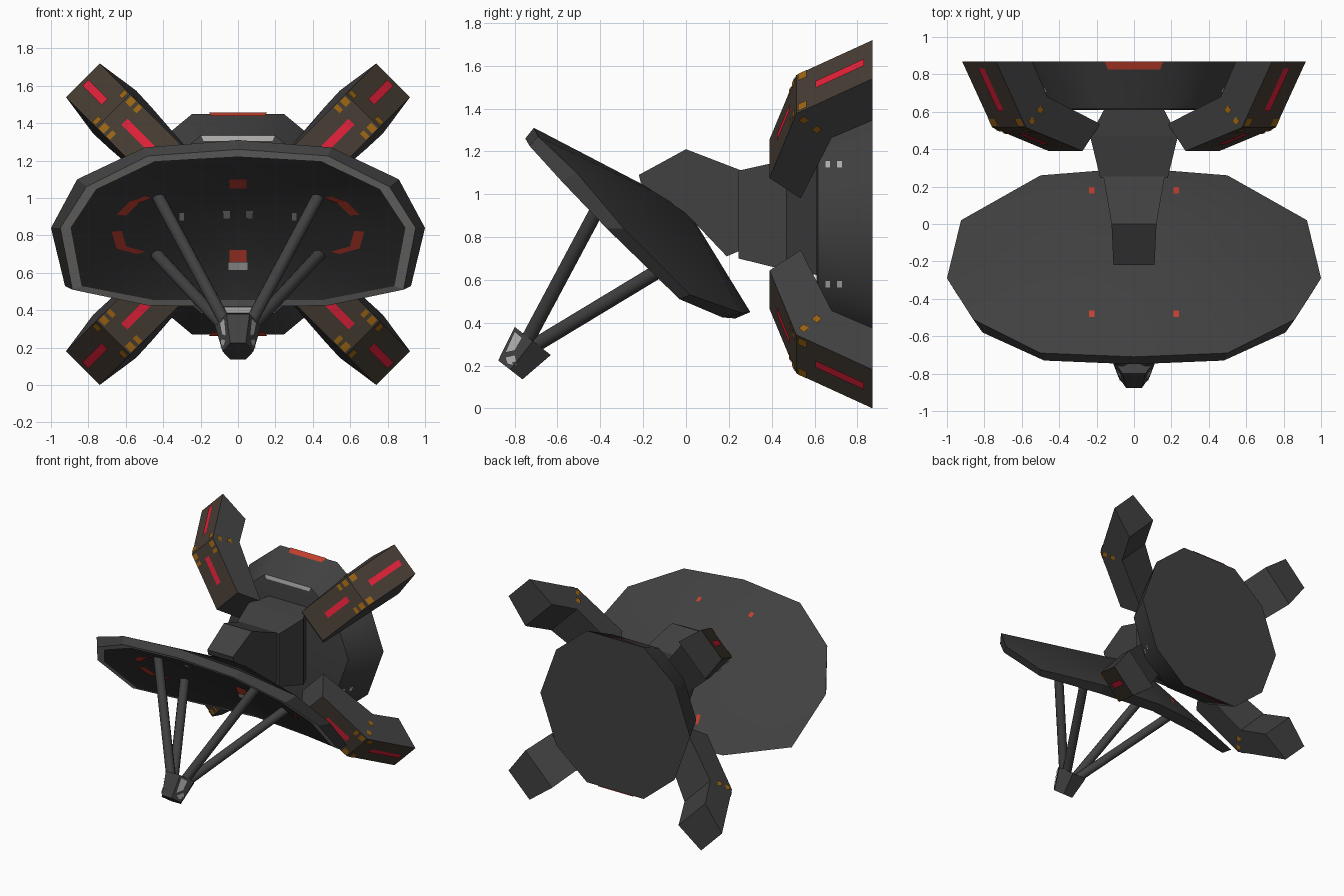
import bpy, bmesh, math
from mathutils import Vector
from mathutils.bvhtree import BVHTree

if "Cube" in bpy.data.objects:
    bpy.data.objects.remove(bpy.data.objects["Cube"])

S = math.sqrt(0.5)
CZ = 0.86  # height of the body axis


def mat(name, r, g, b):
    m = bpy.data.materials.new(name)
    m.diffuse_color = (r, g, b, 1)
    m.use_nodes = True
    m.node_tree.nodes["Principled BSDF"].inputs["Base Color"].default_value = m.diffuse_color
    return m


DARK = mat("dark grey metal", 0.052, 0.052, 0.052)
INNER = mat("dish inner dark", 0.046, 0.046, 0.046)
BROWN = mat("warm brown metal", 0.062, 0.046, 0.033)
LIGHT = mat("light grey trim", 0.45, 0.44, 0.43)
GLOW = mat("bright red strip", 0.75, 0.015, 0.04)
RED = mat("dull red paint", 0.55, 0.05, 0.028)
ORANGE = mat("orange marks", 0.33, 0.13, 0.006)


def make(name, verts, faces, mats, idx=None, smooth=None, solid=True):
    me = bpy.data.meshes.new(name)
    me.from_pydata([tuple(v) for v in verts], [], faces)
    for m in mats:
        me.materials.append(m)
    if idx:
        for p in me.polygons:
            p.material_index = idx(p)
    if solid:
        bm = bmesh.new()
        bm.from_mesh(me)
        bmesh.ops.recalc_face_normals(bm, faces=bm.faces)
        bm.to_mesh(me)
        bm.free()
    ob = bpy.data.objects.new(name, me)
    bpy.context.collection.objects.link(ob)
    if smooth:
        bpy.ops.object.select_all(action='DESELECT')
        ob.select_set(True)
        bpy.context.view_layer.objects.active = ob
        bpy.ops.object.shade_smooth_by_angle(angle=math.radians(smooth))
    return ob


def loft(name, rings, mats, idx=None, smooth=None):
    """Skin rings of equal count; single-point ends become fans."""
    verts, faces, starts = [], [], []
    for r in rings:
        starts.append(len(verts))
        verts += r
    for k in range(len(rings) - 1):
        a, b, na, nb = starts[k], starts[k + 1], len(rings[k]), len(rings[k + 1])
        n = max(na, nb)
        for i in range(n):
            j = (i + 1) % n
            if na == 1:
                faces.append((a, b + i, b + j))
            elif nb == 1:
                faces.append((a + i, a + j, b))
            else:
                faces.append((a + i, a + j, b + j, b + i))
    for s, r in ((starts[0], rings[0]), (starts[-1], rings[-1])):
        if len(r) > 2:
            faces.append(tuple(range(s, s + len(r))))
    return make(name, verts, faces, mats, idx, smooth)


def mirrored(half):
    """Close a half outline (top centre to bottom centre) across x."""
    return [Vector(p) for p in half] + [Vector((-x, y, z)) for x, y, z in half[-2:0:-1]]


# Dish: twelve-sided rim, convex back, concave front
back = mirrored([(0, -.71, 1.31), (.5, -.69, 1.27), (.86, -.51, 1.10), (1, -.29, .84),
                 (.925, .02, .53), (.5, .26, .445), (0, .30, .45)])
front = mirrored([(0, -.75, 1.26), (.48, -.73, 1.225), (.81, -.58, 1.06), (.95, -.37, .84),
                  (.885, -.03, .51), (.48, .17, .425), (0, .23, .42)])
apex, bowl = Vector((0, 0, .94)), Vector((0, -.04, .88))
trim = [p + (Vector((0, -.33, .86)) - p).normalized() * .055 for p in front]
N = len(back)
dish = loft("dish", [[apex], back, front, trim, [bowl]], [DARK, LIGHT, INNER],
            lambda p: (0, 0, 1, 2)[min(p.index // N, 3)], 35)
for p in dish.data.polygons:  # crisp rim
    if p.index // N in (1, 2):
        p.use_smooth = False

# Feed head: six-sided frustum on the dish axis
axis = Vector((0, -.105, -.135)).normalized()
side = Vector((1, 0, 0))
up = axis.cross(side)


def hexring(c, r, n=6, u=side, v=up):
    return [Vector(c) + u * (r * math.cos(2 * math.pi * i / n)) + v * (r * math.sin(2 * math.pi * i / n))
            for i in range(n)]


head = loft("feed_head", [hexring((0, -.715, .315), .123), hexring((0, -.82, .18), .083)], [DARK])

# Four struts from the dish to the feed head
for sx in (-1, 1):
    for name, a, b in (("upper_strut", (.44, -.36, 1.03), (.05, -.75, .30)),
                       ("lower_strut", (.455, .0, .72), (.05, -.72, .285))):
        a, b = Vector((a[0] * sx, *a[1:])), Vector((b[0] * sx, *b[1:]))
        d = (b - a).normalized()
        u = d.cross(Vector((0, 0, 1))).normalized()
        v = d.cross(u)
        loft(name, [hexring(a, .034, 10, u, v), hexring(b, .034, 10, u, v)], [DARK], None, 40)

# Bracket behind the dish: side profile with tapering width
prof = [(-.22, 1.09, .11), (0, 1.21, .12), (.26, 1.11, .165), (.26, .74, .165),
        (.19, .71, .15), (0, .91, .12), (-.21, 1.05, .11)]
loft("dish_bracket", [[(s * w, y, z) for y, z, w in prof] for s in (-1, 1)], [DARK])

# Hub between bracket and body
loft("hub", [[(sx * h, y, z) for sx, z in ((-1, lo), (1, lo), (1, hi), (-1, hi))]
             for y, h, lo, hi in ((.245, .18, .70, 1.11), (.47, .235, .645, 1.16), (.63, .15, .62, 1.18))],
     [DARK])


# Ten-sided body with side points, widening to the back
def decagon(y, s):
    half = [(.245, .59), (.51, .37), (.645, 0), (.51, -.37), (.245, -.59)]
    pts = half + [(-x, z) for x, z in half[::-1]]
    return [Vector((x * s, y, CZ + z * s)) for x, z in pts]


body = loft("body", [decagon(.61, .755), decagon(.615, .805), decagon(.87, 1)], [DARK, LIGHT],
            lambda p: 1 if p.index < 10 and abs(p.center.z - CZ) > .4 else 0, 50)

# Four bent arms on the diagonals, flared on the inner side
TIP, BEND, ROOT = (1.13, .87), (.90, .515), (.475, .39)
ARM = [(*TIP, 0), (*BEND, 0), (*ROOT, 0), (.34, .535, 0), (.77, .68, .03), (.89, .87, .035)]
W0, W1 = -.17, .085


def arm_plates(a, b, rects, place):
    """Thin plates on the outer face of an arm segment; rects are (t0, t1, w0, w1)."""
    dr, dy = b[0] - a[0], b[1] - a[1]
    L = math.hypot(dr, dy)
    nr, ny = -dy / L * .006, dr / L * .006
    vs, fs = [], []
    for t0, t1, w0, w1 in rects:
        k = len(vs)
        for t, w in ((t0, w0), (t1, w0), (t1, w1), (t0, w1)):
            vs.append(place(a[0] + dr * t + nr, w, a[1] + dy * t + ny))
        fs.append((k, k + 1, k + 2, k + 3))
    return vs, fs


for sx in (-1, 1):
    for sz in (-1, 1):
        def place(r, w, y):
            return (sx * (r - w) * S, y, CZ + sz * (r + w) * S)
        tag = ("upper" if sz > 0 else "lower") + ("_right" if sx > 0 else "_left")
        loft(tag + "_arm", [[place(r, w + g * f, y) for r, y, f in ARM] for w, g in ((W0, -1), (W1, 1))],
             [DARK, BROWN], lambda p: 1 if p.index < 2 else 0)
        for seg, (a, b), (t0, t1) in (("outer", (TIP, BEND), (.1, .74)), ("inner", (BEND, ROOT), (.2, .68))):
            vs, fs = arm_plates(a, b, [(t0, t1, -.065, -.02)], place)
            make(f"{tag}_{seg}_strip", vs, fs, [GLOW], solid=False)
            marks = [(.86, .97)] if seg == "outer" else [(.03, .12), (.17, .23)]
            rects = [(m0, m1, w, w + .045) for m0, m1 in marks for w in (W0 + .005, W1 - .05)]
            vs, fs = arm_plates(a, b, rects, place)
            make(f"{tag}_{seg}_marks", vs, fs, [ORANGE], solid=False)
        # marks on both flanks of the bend
        vs, fs = [], []
        for w, g in ((W0 - .008, -1), (W1 + .008, 1)):
            for r, y, f in ((.87, .55, .006), (.82, .61, .018)):
                k = len(vs)
                vs += [place(r + i, w + g * f, y + j)
                       for i, j in ((-.028, 0), (0, -.024), (.028, 0), (0, .024))]
                fs.append((k, k + 1, k + 2, k + 3))
        make(tag + "_bend_marks", vs, fs, [ORANGE], solid=False)


# Painted patches projected onto a surface; quads are given in the two other axes
def patch(name, ob, ax, sign, quads, m):
    tree = BVHTree.FromPolygons([v.co for v in ob.data.vertices], [tuple(p.vertices) for p in ob.data.polygons])
    d = Vector((0, 0, 0))
    d[ax] = sign
    vs, fs = [], []
    for q in quads:
        k, hits = len(vs), []
        for u, v in q:
            o = Vector((u, v, 0)) if ax == 2 else Vector((u, 0, v)) if ax == 1 else Vector((0, u, v))
            o[ax] = -3 * sign
            h = tree.ray_cast(o, d)[0]
            if h:
                hits.append(h - d * .008)
        if len(hits) == len(q):
            vs += hits
            fs.append(tuple(range(k, k + len(hits))))
    make(name, vs, fs, [m], solid=False)


def rect(u, v, hu, hv):
    return [(u - hu, v - hv), (u + hu, v - hv), (u + hu, v + hv), (u - hu, v + hv)]


arcs = []
for s in (-1, 1):
    for path in ([(.50, 1.01), (.58, .98), (.65, .91)], [(.675, .82), (.65, .73), (.54, .70)]):
        for a, b in zip(path, path[1:]):
            # inner side drawn towards the bowl centre
            ia, ib = [(q[0] * .92, .87 + (q[1] - .87) * .92) for q in (a, b)]
            arcs.append([(s * x, z) for x, z in (a, b, ib, ia)])
patch("dish_red_marks", dish, 1, 1, arcs + [rect(s * .023, z, .023, h) for s in (-1, 1)
                                            for z, h in ((1.075, .025), (.69, .033))], RED)
patch("dish_grey_marks", dish, 1, 1, [rect(s * x, z, h, .02) for s in (-1, 1)
                                      for x, z, h in ((.3, .9, .012), (.025, .635, .025), (.06, .91, .02))], LIGHT)
patch("dish_back_dots", dish, 2, -1, [rect(s * .225, y, .015, .018) for s in (-1, 1) for y in (.18, -.48)], RED)
for sign in (-1, 1):
    patch("body_red_panel", body, 2, sign, [[(-.155, .868), (.155, .868), (.14, .825), (-.14, .825)]], RED)
    patch("body_side_marks", body, 0, sign, [rect(y, z, .012, .018) for y in (.66, .715)
                                             for z in (1.14, .58)], LIGHT)
    patch("feed_head_marks", head, 0, sign, [[(-.80, .36), (-.765, .33), (-.80, .27), (-.845, .26)],
                                             [(-.845, .24), (-.80, .25), (-.79, .20), (-.835, .21)]], LIGHT)
